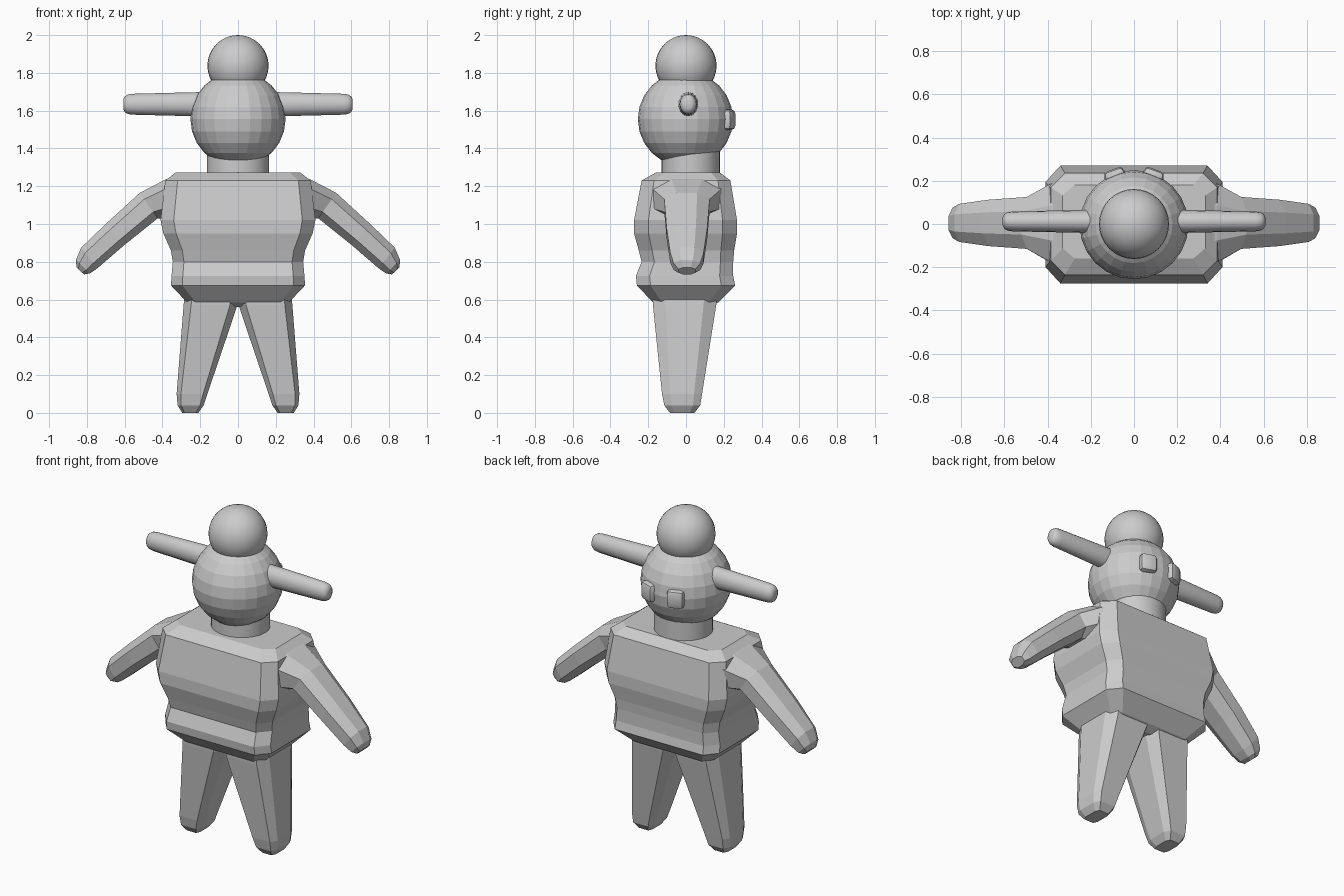
import bpy, bmesh, math
from mathutils import Vector, Matrix

if "Cube" in bpy.data.objects:
    bpy.data.objects.remove(bpy.data.objects["Cube"])

grey = bpy.data.materials.new("plain grey")
grey.diffuse_color = (0.6, 0.6, 0.6, 1)
grey.use_nodes = True
grey.node_tree.nodes["Principled BSDF"].inputs["Base Color"].default_value = grey.diffuse_color


def finish(name, bm, smooth=None):
    bmesh.ops.recalc_face_normals(bm, faces=bm.faces)
    me = bpy.data.meshes.new(name)
    bm.to_mesh(me)
    bm.free()
    me.materials.append(grey)
    ob = bpy.data.objects.new(name, me)
    bpy.context.collection.objects.link(ob)
    if smooth:
        bpy.ops.object.select_all(action='DESELECT')
        ob.select_set(True)
        bpy.context.view_layer.objects.active = ob
        bpy.ops.object.shade_smooth_by_angle(angle=math.radians(smooth))
    return ob


def loft(name, rings, smooth=None):
    """Skin a list of equal-length point rings and cap both ends."""
    bm = bmesh.new()
    loops = [[bm.verts.new(p) for p in r] for r in rings]
    n = len(loops[0])
    for a, b in zip(loops, loops[1:]):
        for i in range(n):
            bm.faces.new((a[i], a[(i + 1) % n], b[(i + 1) % n], b[i]))
    bm.faces.new(loops[0])
    bm.faces.new(loops[-1])
    return finish(name, bm, smooth)


def octagon(c, u, v, cu, cv):
    """Chamfered rectangle around c, spanned by half-axes u and v."""
    c, u, v = Vector(c), Vector(u), Vector(v)
    pts = [(1, -cv), (1, cv), (cu, 1), (-cu, 1),
           (-1, cv), (-1, -cv), (-cu, -1), (cu, -1)]
    return [c + u * a + v * b for a, b in pts]


# torso: height, half width, front y, back y
torso = [(0.56, 0.20, -0.12, 0.12), (0.585, 0.27, -0.175, 0.17),
         (0.675, 0.355, -0.26, 0.26), (0.725, 0.352, -0.265, 0.25),
         (0.80, 0.345, -0.235, 0.25), (0.86, 0.355, -0.25, 0.255),
         (0.95, 0.395, -0.275, 0.27), (1.02, 0.41, -0.275, 0.27),
         (1.23, 0.385, -0.235, 0.235), (1.272, 0.33, -0.16, 0.18)]
loft("torso", [octagon((0, (f + b) / 2, z), (w, 0, 0), (0, (b - f) / 2, 0), 0.83, 0.72)
               for z, w, f, b in torso])

# arms: upper outline x, z; lower outline x, z; half depth
arm = [(0.30, 1.265, 0.32, 1.00, 0.21), (0.385, 1.235, 0.395, 1.03, 0.18),
       (0.52, 1.165, 0.425, 1.03, 0.12), (0.70, 1.00, 0.60, 0.89, 0.107),
       (0.83, 0.875, 0.745, 0.765, 0.088), (0.858, 0.81, 0.785, 0.738, 0.07),
       (0.855, 0.77, 0.815, 0.733, 0.045)]
# legs: height, inner x, outer x, front y, back y
leg = [(0.66, 0.0, 0.28, -0.18, 0.17), (0.57, 0.003, 0.288, -0.175, 0.16),
       (0.10, 0.162, 0.325, -0.127, 0.085), (0.04, 0.182, 0.32, -0.115, 0.075),
       (0.0, 0.21, 0.295, -0.085, 0.045)]
for s, side in ((-1, "left"), (1, "right")):
    loft(side + "_arm", [octagon((s * (a + c) / 2, 0.005, (b + d) / 2),
                                 (s * (a - c) / 2, 0, (b - d) / 2), (0, h, 0), 0.5, 0.45)
                         for a, b, c, d, h in arm])
    loft(side + "_leg", [octagon((s * (i + o) / 2, (f + b) / 2, z),
                                 ((o - i) / 2, 0, 0), (0, (b - f) / 2, 0), 0.72, 0.6)
                         for z, i, o, f, b in leg])

    # side horns: x, radius factor
    horn = [(0.15, 1.08), (0.25, 1.05), (0.56, 0.92), (0.585, 0.85),
            (0.60, 0.68), (0.607, 0.4)]
    loft(side + "_horn", [[(s * x, 0.012 + 0.05 * r * math.cos(k * math.pi / 8),
                            1.634 + 0.06 * r * math.sin(k * math.pi / 8)) for k in range(16)]
                          for x, r in horn], 60)

    # eyes: rounded blocks turned to follow the head
    bm = bmesh.new()
    bmesh.ops.create_cube(bm, size=1)
    bmesh.ops.scale(bm, vec=(0.098, 0.075, 0.108), verts=bm.verts)
    bmesh.ops.bevel(bm, geom=bm.edges[:], offset=0.022, segments=2, profile=0.5,
                    affect='EDGES')
    bmesh.ops.transform(bm, verts=bm.verts, matrix=Matrix.Translation((s * 0.086, 0.217, 1.552))
                        @ Matrix.Rotation(-s * math.radians(20), 4, 'Z'))
    finish(side + "_eye", bm, 40)

# neck
loft("neck", [[(0.165 * math.cos(k * math.pi / 16), 0.025 + 0.155 * math.sin(k * math.pi / 16), z)
               for k in range(32)] for z in (1.2, 1.4)], 40)


# head and bun
def ball(name, y, z, r, seg, rings, smooth=None):
    bm = bmesh.new()
    bmesh.ops.create_uvsphere(bm, u_segments=seg, v_segments=rings, radius=r)
    bmesh.ops.translate(bm, vec=(0, y, z), verts=bm.verts)
    finish(name, bm, smooth)


ball("head", -0.003, 1.555, 0.252, 24, 12)
ball("bun", 0, 1.838, 0.162, 32, 16, 40)
